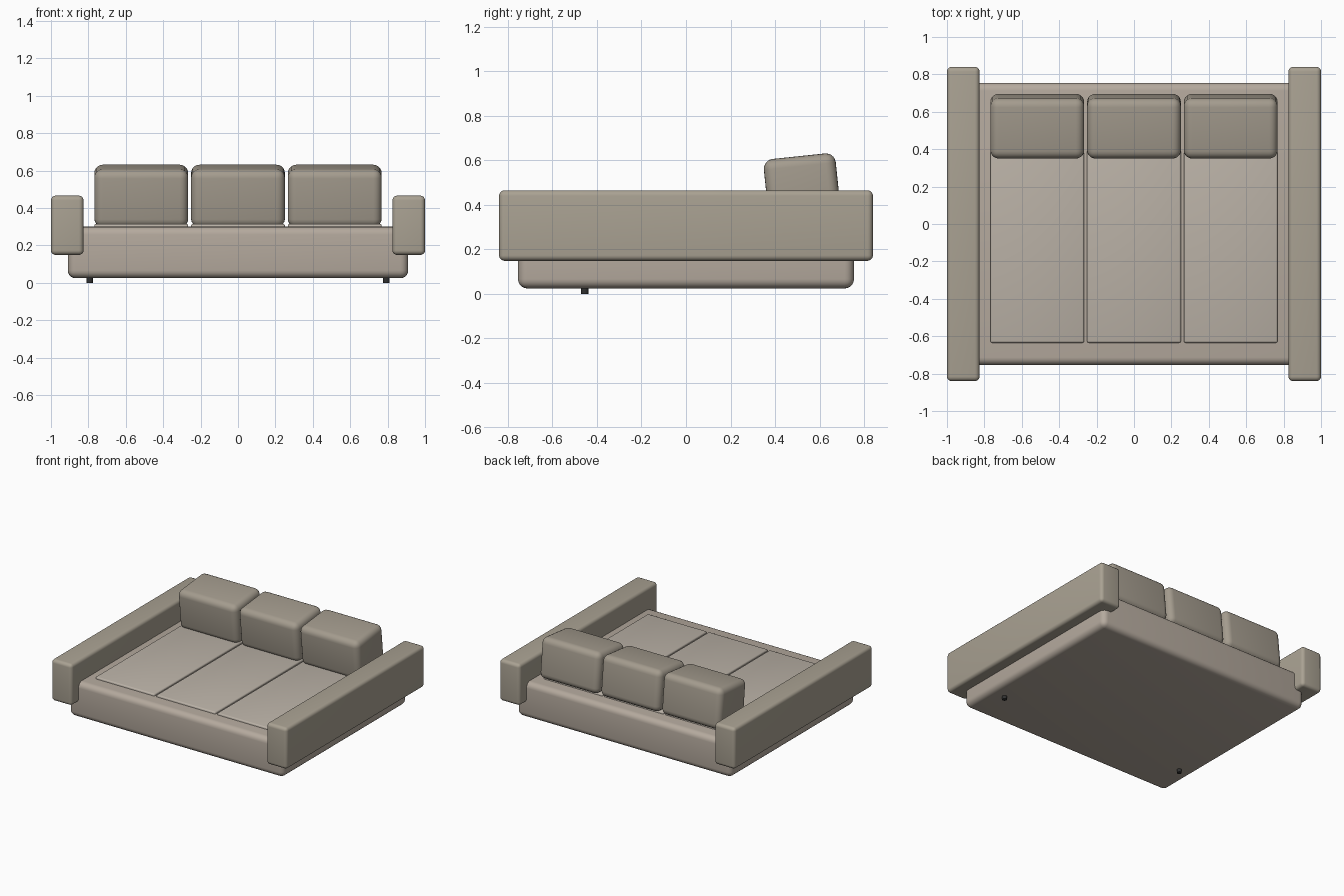
import bpy
from math import radians

if "Cube" in bpy.data.objects:
    bpy.data.objects.remove(bpy.data.objects["Cube"])


def material(name, rgb):
    m = bpy.data.materials.new(name)
    m.diffuse_color = (*rgb, 1)
    m.use_nodes = True
    m.node_tree.nodes["Principled BSDF"].inputs["Base Color"].default_value = m.diffuse_color
    return m


base_fabric = material("base_fabric", (0.46, 0.40, 0.34))
arm_fabric = material("arm_fabric", (0.40, 0.36, 0.29))
seat_fabric = material("seat_fabric", (0.50, 0.45, 0.39))
cushion_fabric = material("cushion_fabric", (0.37, 0.33, 0.27))
dark = material("dark_foot", (0.03, 0.03, 0.03))


def soft_box(name, center, size, radius, mat, tilt=0, segments=5):
    bpy.ops.mesh.primitive_cube_add(size=1, location=center)
    ob = bpy.context.object
    ob.name = name
    ob.scale = size
    bpy.ops.object.transform_apply(location=False, rotation=False, scale=True)
    bevel = ob.modifiers.new("rounding", "BEVEL")
    bevel.width = radius
    bevel.segments = segments
    bpy.ops.object.modifier_apply(modifier=bevel.name)
    ob.rotation_euler.x = radians(tilt)
    bpy.ops.object.shade_smooth_by_angle(angle=radians(35))
    ob.data.materials.append(mat)
    return ob


# Upholstered base
soft_box("base", (0, 0, 0.1625), (1.82, 1.51, 0.275), 0.042, base_fabric)

# Arms and front feet
for side, s in (("left", -1), ("right", 1)):
    soft_box(f"{side}_arm", (s * 0.913, 0, 0.3075), (0.174, 1.68, 0.317), 0.025, arm_fabric)
    bpy.ops.mesh.primitive_cylinder_add(vertices=16, radius=0.017, depth=0.03,
                                        location=(s * 0.793, -0.455, 0.015))
    foot = bpy.context.object
    foot.name = f"{side}_front_foot"
    foot.data.materials.append(dark)
    bpy.ops.object.shade_smooth_by_angle(angle=radians(35))

# Seat panels with leaning back cushions
for label, x in (("left", -0.517), ("middle", 0), ("right", 0.517)):
    soft_box(f"{label}_seat_panel", (x, 0.0, 0.295), (0.502, 1.27, 0.04), 0.01, seat_fabric, segments=3)
    soft_box(f"{label}_back_cushion", (x, 0.523, 0.465), (0.502, 0.325, 0.31), 0.045,
             cushion_fabric, tilt=6)
